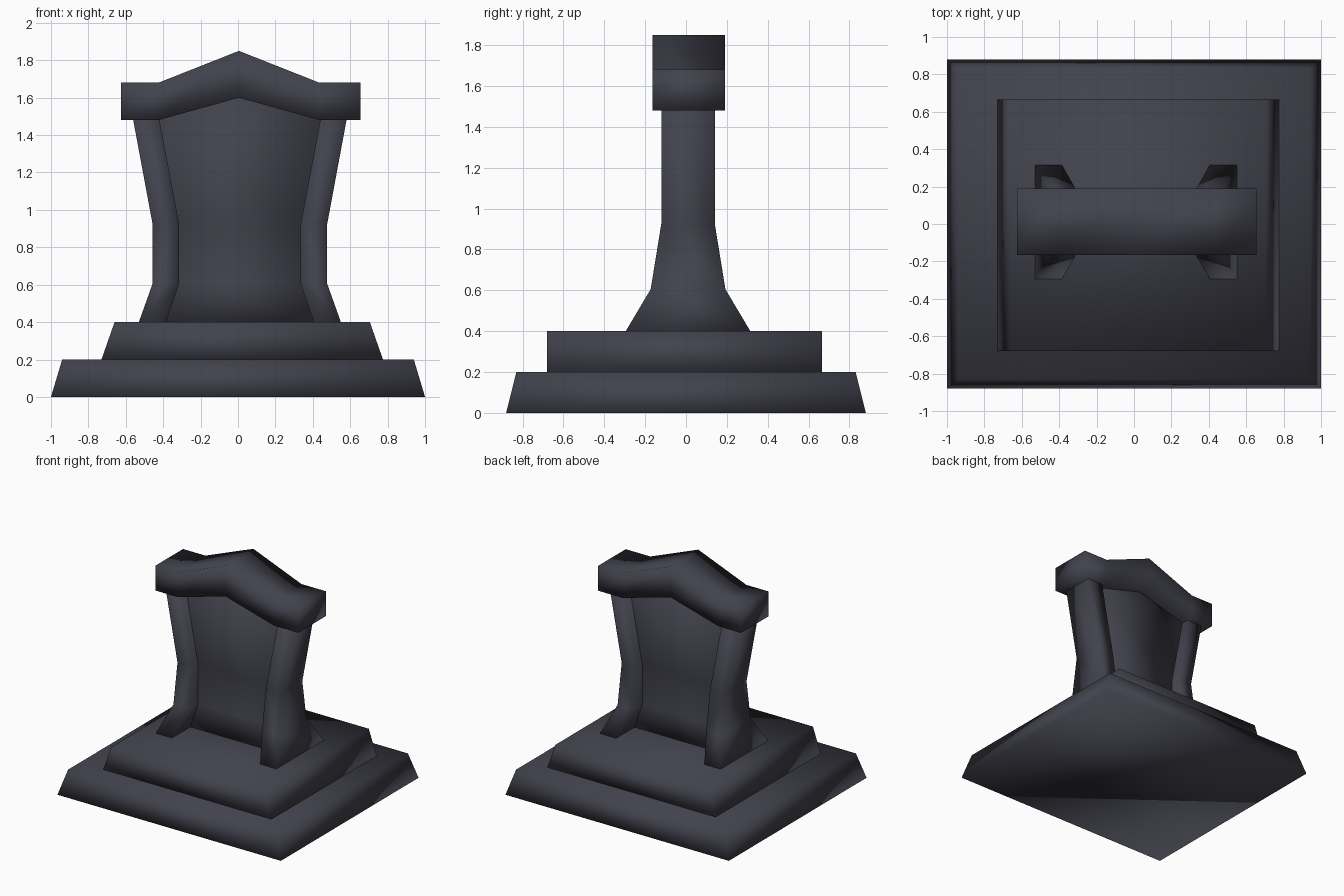
import bpy

if "Cube" in bpy.data.objects:
    bpy.data.objects.remove(bpy.data.objects["Cube"])

stone = bpy.data.materials.new("dark slate")
stone.diffuse_color = (0.054, 0.054, 0.074, 1)
stone.use_nodes = True
stone.node_tree.nodes["Principled BSDF"].inputs["Base Color"].default_value = stone.diffuse_color


def loft(name, rings):
    """Skin a row of four-sided rings and cap both ends."""
    verts = [p for ring in rings for p in ring]
    faces = [(0, 1, 2, 3), tuple(len(verts) - 4 + i for i in (3, 2, 1, 0))]
    for r in range(len(rings) - 1):
        for i in range(4):
            a, b = r * 4 + i, r * 4 + (i + 1) % 4
            faces.append((b, a, a + 4, b + 4))
    mesh = bpy.data.meshes.new(name)
    mesh.from_pydata(verts, [], faces)
    mesh.materials.append(stone)
    obj = bpy.data.objects.new(name, mesh)
    bpy.context.collection.objects.link(obj)
    # consistent outward normals, soft shading across all edges
    import bmesh
    bm = bmesh.new()
    bm.from_mesh(mesh)
    bmesh.ops.recalc_face_normals(bm, faces=bm.faces)
    for f in bm.faces:
        f.smooth = True
    bm.to_mesh(mesh)
    bm.free()
    return obj


def level(x0, x1, y0, y1, z):
    """Horizontal rectangle."""
    return [(x0, y0, z), (x1, y0, z), (x1, y1, z), (x0, y1, z)]


# Two stepped base tiers
loft("lower_base", [level(-1, 1, -0.88, 0.88, 0),
                    level(-0.94, 0.94, -0.83, 0.83, 0.2)])
loft("upper_base", [level(-0.73, 0.775, -0.68, 0.665, 0.2),
                    level(-0.66, 0.705, -0.68, 0.665, 0.4)])

# Flared side pillars: height, inner and outer half width, half depth
CX, CY = 0.01, 0.01
profile = [(0.4, 0.395, 0.54, 0.305),
           (0.605, 0.325, 0.467, 0.183),
           (0.925, 0.325, 0.467, 0.131),
           (1.49, 0.432, 0.572, 0.131)]
for side, s in (("left", -1), ("right", 1)):
    loft(side + "_pillar",
         [level(CX + s * a, CX + s * b, CY - d, CY + d, z)
          for z, a, b, d in profile])

# Recessed slab between the pillars, running up into the cap
slab = [(z, a + 0.01) for z, a, b, d in profile] + [(1.64, 0.1)]
loft("centre_slab", [level(CX - w, CX + w, CY - 0.07, CY + 0.07, z)
                     for z, w in slab])

# Gabled cap: x position, underside height, top height
cap = [(-0.625, 1.48, 1.68), (-0.425, 1.48, 1.68), (0.005, 1.6, 1.85),
       (0.435, 1.48, 1.68), (0.655, 1.48, 1.68)]
loft("gabled_cap", [[(x, -0.165, lo), (x, 0.19, lo), (x, 0.19, hi), (x, -0.165, hi)]
                    for x, lo, hi in cap])
